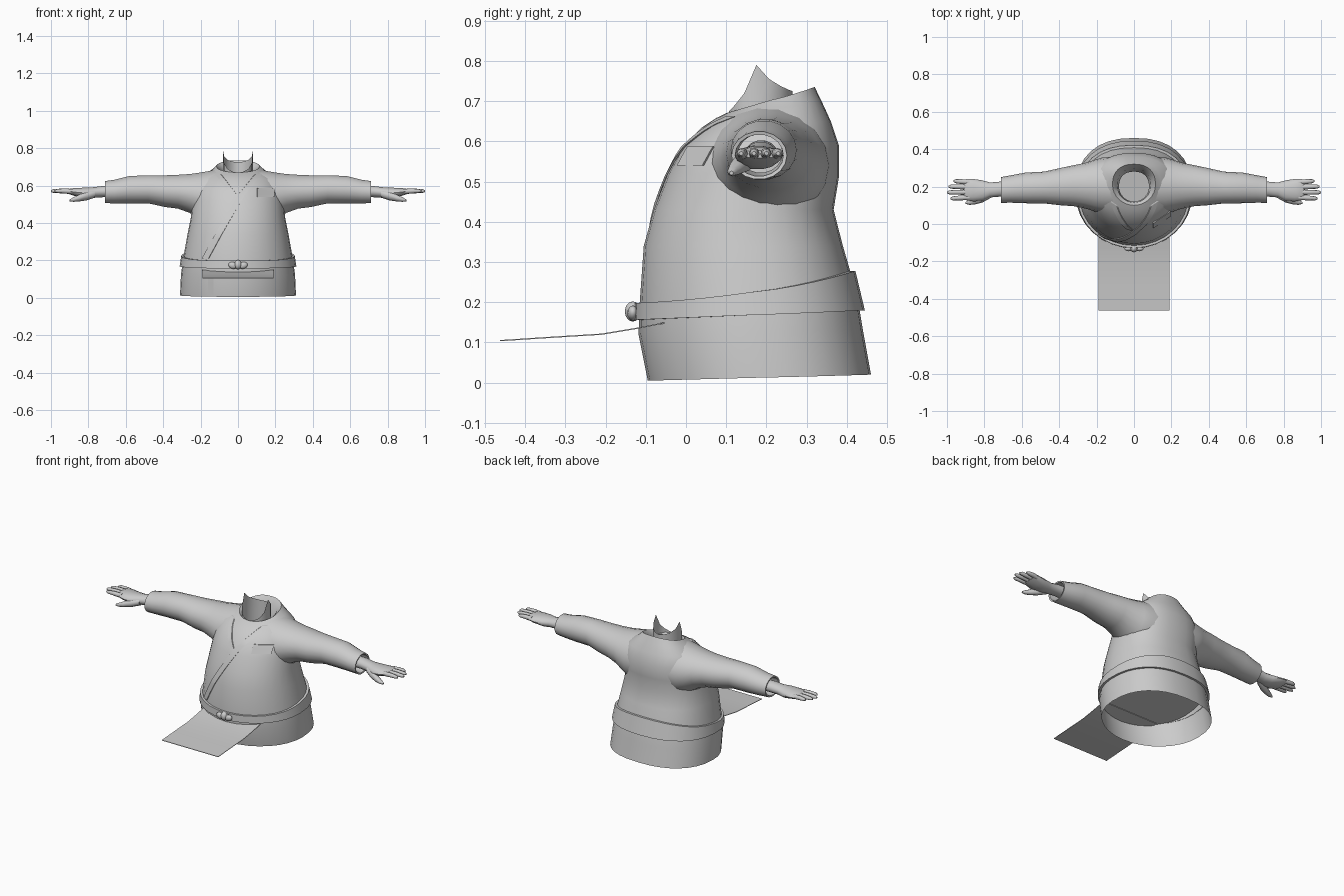
import bpy
from math import sin, cos, pi, asin

if "Cube" in bpy.data.objects:
    bpy.data.objects.remove(bpy.data.objects["Cube"])

def make(name, verts, faces, mirror=False, angle=40):
    me = bpy.data.meshes.new(name)
    me.from_pydata(verts, [], faces)
    me.update()
    ob = bpy.data.objects.new(name, me)
    bpy.context.collection.objects.link(ob)
    bpy.ops.object.select_all(action='DESELECT')
    ob.select_set(True)
    bpy.context.view_layer.objects.active = ob
    bpy.ops.object.shade_smooth_by_angle(angle=angle * pi / 180)
    if mirror:
        ob.modifiers.new("mirror", 'MIRROR').use_mirror_merge = False
    return ob

def loft(name, rings, cap0=False, cap1=False, wrap=False, **kw):
    n, m = len(rings[0]), len(rings)
    verts = [p for r in rings for p in r]
    faces = []
    for i in range(m if wrap else m - 1):
        a, b = i * n, ((i + 1) % m) * n
        faces += [(a + j, a + (j + 1) % n, b + (j + 1) % n, b + j) for j in range(n)]
    if cap0:
        faces.append(tuple(range(n))[::-1])
    if cap1:
        faces.append(tuple((m - 1) * n + j for j in range(n)))
    return make(name, verts, faces, **kw)

# Jacket body rings: front z, back z, front y, back y, half width
BODY = [(.005, .02, -.095, .46, .31), (.12, .13, -.118, .44, .305),
        (.20, .22, -.115, .425, .293), (.34, .34, -.105, .39, .27),
        (.43, .43, -.08, .367, .252), (.52, .51, -.045, .38, .245),
        (.585, .59, -.01, .38, .235), (.635, .65, .04, .36, .205),
        (.658, .70, .075, .337, .145), (.67, .735, .10, .32, .115),
        (.655, .70, .115, .295, .09), (.60, .62, .12, .28, .08)]

def ring_at(v):
    i = min(int(v), len(BODY) - 2)
    f = v - i
    return [a + (b - a) * f for a, b in zip(BODY[i], BODY[i + 1])]

def surf(v, t, off=0.0):
    """Point on the jacket; t = 0 is the front, growing towards +x. The back is squarer."""
    zf, zb, yf, yb, w = ring_at(v)
    s, c = sin(t), cos(t)
    k = (1 - c) / 2
    if c < 0:
        s, c = (1 if s > 0 else -1) * abs(s) ** .85, -abs(c) ** .85
    return ((w + off) * s, (yf + yb) / 2 - ((yb - yf) / 2 + off) * c, zf + (zb - zf) * k)

def at_z(t, z, off):
    """t is an angle, or a function of the ring parameter."""
    lo, hi = 0.0, 9.0
    for _ in range(30):
        v = (lo + hi) / 2
        a = t(v) if callable(t) else t
        if surf(v, a)[2] < z:
            lo = v
        else:
            hi = v
    return surf(lo, t(lo) if callable(t) else t, off)

def front(x, z, off):
    return at_z(lambda v: asin(max(-1, min(1, x / ring_at(v)[4]))), z, off)

N = 32
loft("jacket_body", [[surf(v, 2 * pi * j / N) for j in range(N)] for v in range(len(BODY))])
# Closing floor inside the jacket, rising towards the back
make("inner_floor", [at_z(2 * pi * j / N, .19 - .05 * cos(2 * pi * j / N), -.004) for j in range(N)],
     [tuple(range(N))])

# Neck with pointed sides where the head was cut away
top = [.668, .675, .69, .72, .79, .755, .738, .728, .725]
neck = []
for k in range(3):
    ring = []
    for j in range(16):
        t = 2 * pi * j / 16
        zt = top[j if j <= 8 else 16 - j]
        ring.append((.08 * sin(t), .185 - .08 * cos(t) - .01 * abs(sin(t)), .58 + (zt - .58) * k / 2))
    neck.append(ring)
loft("neck", neck)

# Lapels: strips laid over the jacket surface
def strip(name, path, width, off):
    verts, steps = [], 6
    for (x0, z0), (x1, z1) in zip(path, path[1:]):
        for s in range(steps + 1):
            if s == 0 and verts:
                continue
            x, z = x0 + (x1 - x0) * s / steps, z0 + (z1 - z0) * s / steps
            verts += [front(x, z, .001), front(x, z, off),
                      front(x + width, z, off), front(x + width, z, .001)]
    n = len(verts) // 4
    loft(name, [verts[4 * i:4 * i + 4] for i in range(n)], True, True, angle=30)

strip("under_lapel", [(-.09, .662), (-.005, .55)], -.03, .006)
strip("over_lapel", [(.09, .662), (0, .55), (-.12, .34), (-.19, .21)], .035, .006)
strip("skirt_edge", [(-.16, .15), (-.16, .012)], .03, .003)
strip("chest_patch", [(.10, .587), (.10, .54)], .09, .008)

# Belt, higher at the back
belt = []
for j in range(N):
    t = 2 * pi * j / N
    k = (1 - cos(t)) / 2
    lo, hi = .156 + .024 * k, .198 + .025 * k + .055 * k * k
    belt.append([at_z(t, lo, -.002), at_z(t, lo, .013), at_z(t, hi, .013), at_z(t, hi, -.002)])
loft("belt", belt, wrap=True)

# Belt knot
for name, x, z, s, tilt in (("knot_centre", 0, .177, (.02, .02, .025), 0),
                            ("knot_left", -.028, .173, (.024, .014, .018), .3),
                            ("knot_right", .028, .173, (.024, .014, .018), -.3)):
    bpy.ops.mesh.primitive_uv_sphere_add(segments=12, ring_count=8, radius=1,
                                         location=(x, -.132, z), rotation=(0, tilt, 0))
    ob = bpy.context.object
    ob.name = name
    ob.scale = s
    bpy.ops.object.shade_smooth()

# Front apron flap sticking forward
loft("front_flap", [[(-.19, y, z), (.19, y, z), (.19, y, z + .003), (-.19, y, z + .003)]
                    for y, z in ((-.035, .151), (-.12, .134), (-.21, .119), (-.34, .111), (-.462, .103))],
     True, True, angle=30)

# Sleeves, hands: rings across x, given as x, y, z, y radius, z radius
def tube(name, stations, n, cap0=False, cap1=False):
    loft(name, [[(x, y + ry * cos(2 * pi * j / n), z + rz * sin(2 * pi * j / n)) for j in range(n)]
                for x, y, z, ry, rz in stations], cap0, cap1, mirror=True, angle=50)

tube("sleeve", [(.11, .205, .54, .155, .148), (.17, .205, .54, .15, .137), (.21, .205, .546, .138, .124),
                (.26, .205, .558, .122, .105),
                (.32, .205, .567, .11, .092), (.39, .20, .57, .10, .086), (.48, .195, .58, .085, .076),
                (.58, .193, .578, .082, .074), (.66, .187, .568, .073, .064), (.71, .182, .565, .069, .06),
                (.708, .182, .565, .06, .052), (.62, .185, .57, .055, .048)], 18)
tube("palm", [(.60, .187, .57, .04, .033), (.72, .186, .568, .04, .031), (.77, .182, .563, .04, .029),
              (.81, .178, .56, .055, .03), (.86, .181, .564, .06, .024), (.895, .184, .568, .057, .017),
              (.91, .185, .568, .05, .01)], 14, True, True)
for i, (y0, y1, tip) in enumerate(((.142, .137, .98), (.170, .169, 1.0), (.198, .200, .992), (.224, .229, .965))):
    tube("finger_%d" % (i + 1), [(.88, y0, .568, .014, .014), ((.88 + tip) / 2, (y0 + y1) / 2, .571, .013, .013),
                                 (tip - .013, y1, .571, .011, .010), (tip, y1, .57, .005, .005)], 8, True, True)
tube("thumb", [(.765, .16, .557, .02, .022), (.81, .14, .545, .025, .024), (.85, .124, .533, .019, .018),
               (.88, .116, .525, .014, .012), (.9, .113, .521, .005, .005)], 8, True, True)
